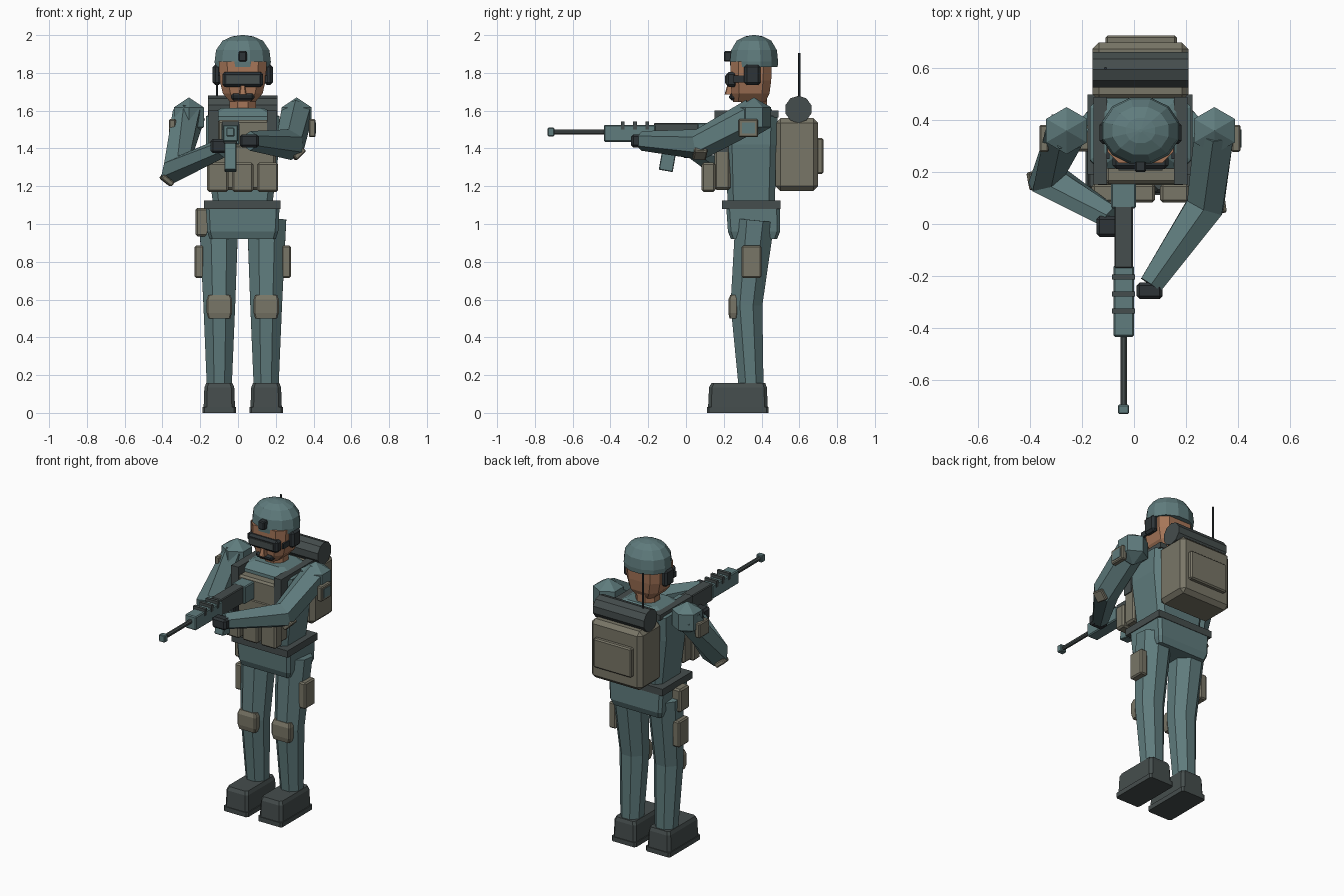
import bpy
import bmesh
from math import cos, sin, pi, radians
from mathutils import Vector, Matrix

cube = bpy.data.objects.get("Cube")
if cube:
    bpy.data.objects.remove(cube, do_unlink=True)


def material(name, rgb):
    m = bpy.data.materials.new(name)
    m.use_nodes = True
    m.diffuse_color = (*rgb, 1)
    bsdf = m.node_tree.nodes["Principled BSDF"]
    bsdf.inputs["Base Color"].default_value = (*rgb, 1)
    bsdf.inputs["Roughness"].default_value = 0.9
    return m


CLOTH = material("teal cloth", (0.115, 0.2, 0.205))
OLIVE = material("olive canvas", (0.19, 0.18, 0.135))
DARK = material("dark grey", (0.06, 0.075, 0.074))
BLACK = material("near black", (0.027, 0.034, 0.038))
SKIN = material("skin", (0.38, 0.18, 0.098))
MID = 0.025   # centre line of the body
SIDES = (("right", -1), ("left", 1))


def finish(name, bm, mat):
    bmesh.ops.recalc_face_normals(bm, faces=bm.faces)
    me = bpy.data.meshes.new(name)
    bm.to_mesh(me)
    bm.free()
    me.materials.append(mat)
    ob = bpy.data.objects.new(name, me)
    bpy.context.scene.collection.objects.link(ob)
    return ob


def box(name, mat, x, y, z, bevel=0.0, rot=None):
    """Box from (min, max) ranges, optionally chamfered and rotated."""
    bm = bmesh.new()
    bmesh.ops.create_cube(bm, size=1)
    bmesh.ops.scale(bm, vec=(x[1] - x[0], y[1] - y[0], z[1] - z[0]), verts=bm.verts)
    if bevel:
        bmesh.ops.bevel(bm, geom=bm.edges[:], offset=bevel, segments=1, affect='EDGES')
    if rot:
        bmesh.ops.rotate(bm, matrix=rot, verts=bm.verts)
    mid = (sum(x) / 2, sum(y) / 2, sum(z) / 2)
    bmesh.ops.translate(bm, vec=mid, verts=bm.verts)
    return finish(name, bm, mat)


def skin_rings(name, mat, rings):
    """Join equal-sized rings of points into a closed surface."""
    bm = bmesh.new()
    loops = [[bm.verts.new(p) for p in ring] for ring in rings]
    n = len(loops[0])
    for a, b in zip(loops, loops[1:]):
        for i in range(n):
            j = (i + 1) % n
            bm.faces.new((a[i], a[j], b[j], b[i]))
    bm.faces.new(loops[0])
    bm.faces.new(loops[-1])
    return finish(name, bm, mat)


def loft(name, mat, cx, sections, c=0.3):
    """Stack of chamfered rectangles: (z, centre y, half x, half y)."""
    rings = []
    for z, cy, hx, hy in sections:
        k = min(hx, hy) * c
        pts = [(hx, k - hy), (hx, hy - k), (hx - k, hy), (k - hx, hy),
               (-hx, hy - k), (-hx, k - hy), (k - hx, -hy), (hx - k, -hy)]
        rings.append([(cx + px, cy + py, z) for px, py in pts])
    return skin_rings(name, mat, rings)


def tube(name, mat, path, radii, n=8, up=(0, 0, 1)):
    """Faceted limb along a path, with mitred joints."""
    pts = [Vector(p) for p in path]
    rings = []
    for i, p in enumerate(pts):
        d = (pts[min(i + 1, len(pts) - 1)] - pts[max(i - 1, 0)]).normalized()
        u = d.cross(Vector(up)).normalized()
        v = u.cross(d)
        rings.append([p + radii[i] * (u * cos(a) + v * sin(a))
                      for a in (2 * pi * (k + 0.5) / n for k in range(n))])
    return skin_rings(name, mat, rings)


# Legs, boots and leg gear
for side, s in SIDES:
    x = MID + s * 0.124
    loft(side + "_sole", DARK, x, [(0, 0.275, 0.088, 0.163), (0.03, 0.275, 0.088, 0.163)], 0.12)
    loft(side + "_boot", DARK, x, [(0.03, 0.275, 0.083, 0.158), (0.135, 0.275, 0.079, 0.153),
                                   (0.157, 0.277, 0.07, 0.143)], 0.2)
    tube(side + "_leg", CLOTH,
         [(x, 0.345, 0.13), (x, 0.32, 0.57), (x + s * 0.003, 0.365, 1.02)],
         (0.071, 0.091, 0.112), up=(0, 1, 0))
    loft(side + "_knee_pad", OLIVE, x, [(0.5, 0.25, 0.058, 0.02), (0.53, 0.25, 0.067, 0.026),
                                        (0.6, 0.25, 0.067, 0.026), (0.625, 0.255, 0.058, 0.02)])
    px = MID + s * 0.23
    box(side + "_thigh_pouch", OLIVE, (px - 0.026, px + 0.026), (0.295, 0.4), (0.715, 0.885), 0.008)
box("hip_pouch", OLIVE, (-0.225, -0.155), (0.28, 0.38), (0.935, 1.085), 0.01)

# Trunk
loft("pelvis", CLOTH, MID, [(0.92, 0.36, 0.175, 0.122), (0.96, 0.36, 0.188, 0.138),
                            (1.09, 0.355, 0.195, 0.142)], 0.12)
box("belt", DARK, (-0.18, 0.225), (0.19, 0.5), (1.08, 1.125))
loft("torso", CLOTH, MID, [(1.11, 0.345, 0.158, 0.125), (1.42, 0.345, 0.195, 0.135),
                           (1.57, 0.35, 0.195, 0.135), (1.615, 0.355, 0.11, 0.09)], 0.25)

# Vest with pouches and straps
box("vest_front", OLIVE, (-0.15, 0.2), (0.15, 0.235), (1.18, 1.42), 0.012)
box("vest_chest", OLIVE, (-0.11, 0.195), (0.155, 0.235), (1.4, 1.55), 0.012)
for i in range(3):
    px = MID + (i - 1) * 0.132
    box("vest_pouch", OLIVE, (px - 0.056, px + 0.056), (0.083, 0.155), (1.17, 1.325), 0.01)
for side, s in SIDES:
    px = MID + s * 0.155
    box(side + "_strap", DARK, (px - 0.026, px + 0.026), (0.152, 0.22), (1.38, 1.6))
    box(side + "_strap_top", DARK, (px - 0.026, px + 0.026), (0.2, 0.49), (1.565, 1.6))

# Backpack, bedroll and antenna
box("backpack", OLIVE, (-0.16, 0.21), (0.475, 0.7), (1.175, 1.56), 0.025)
box("backpack_pocket", OLIVE, (-0.11, 0.165), (0.69, 0.727), (1.265, 1.455), 0.008)
tube("bedroll", DARK, [(-0.16, 0.595, 1.607), (0.21, 0.595, 1.607)], (0.072, 0.072), 10)
tube("antenna", BLACK, [(-0.11, 0.6, 1.6), (-0.11, 0.6, 1.905)], (0.006, 0.006), 6, (0, 1, 0))

# Head and face
tube("neck", SKIN, [(MID, 0.36, 1.56), (MID, 0.36, 1.7)], (0.075, 0.075), 8, (0, 1, 0))
loft("head", SKIN, MID, [(1.645, 0.335, 0.065, 0.085), (1.69, 0.342, 0.105, 0.1),
                         (1.76, 0.343, 0.122, 0.108), (1.86, 0.345, 0.127, 0.11)], 0.4)
loft("nose", SKIN, MID, [(1.685, 0.228, 0.02, 0.024), (1.74, 0.235, 0.01, 0.015)])
box("moustache", BLACK, (MID - 0.062, MID + 0.062), (0.228, 0.28), (1.655, 1.69), 0.012)
box("goggles", BLACK, (MID - 0.108, MID + 0.108), (0.212, 0.27), (1.725, 1.805), 0.014)
box("goggle_lens", DARK, (MID - 0.085, MID + 0.085), (0.206, 0.215), (1.745, 1.785))
for side, s in SIDES:
    ex = MID + s * 0.137
    box(side + "_ear_cup", BLACK, (ex - 0.022, ex + 0.022), (0.308, 0.395), (1.735, 1.845), 0.014)
    gx = MID + s * 0.125
    box(side + "_goggle_strap", BLACK, (gx - 0.006, gx + 0.006), (0.25, 0.32), (1.75, 1.785))

# Helmet
rings = []
for z, k in ((1.83, 0.98), (1.86, 1.0), (1.92, 0.95), (1.97, 0.72), (1.993, 0.38), (2.0, 0.05)):
    rings.append([(MID + 0.154 * k * cos(a), 0.36 + 0.132 * k * sin(a), z)
                  for a in (2 * pi * (i + 0.5) / 12 for i in range(12))])
skin_rings("helmet", CLOTH, rings)
box("helmet_mount", BLACK, (MID - 0.022, MID + 0.022), (0.2, 0.245), (1.86, 1.915), 0.006)

# Arms: shoulder, elbow, wrist
ARMS = {
    "right": ((-0.26, 0.36, 1.58), (-0.335, 0.175, 1.285), (-0.09, 0.025, 1.4)),
    "left": ((0.31, 0.36, 1.58), (0.275, 0.07, 1.42), (0.065, -0.235, 1.44)),
}
for side, s in SIDES:
    shoulder, elbow, wrist = ARMS[side]
    tube(side + "_arm", CLOTH, ARMS[side], (0.088, 0.083, 0.052), 6)
    bm = bmesh.new()
    bmesh.ops.create_uvsphere(bm, u_segments=6, v_segments=3, radius=0.105)
    bmesh.ops.translate(bm, vec=(shoulder[0], shoulder[1], 1.565), verts=bm.verts)
    finish(side + "_shoulder", bm, CLOTH)
    # Shoulder patch with a framed centre
    px, py = shoulder[0] + s * 0.085, shoulder[1] - 0.03
    box(side + "_patch", OLIVE, (px - 0.02, px + 0.016), (py - 0.052, py + 0.052), (1.46, 1.555), 0.006)
    qx = px + s * 0.016
    box(side + "_patch_centre", CLOTH, (qx - 0.003, qx + 0.003), (py - 0.034, py + 0.034), (1.478, 1.538))
    # Elbow pad on the outside of the bend
    e = Vector(elbow)
    out = (2 * e - Vector(shoulder) - Vector(wrist)).normalized()
    c = e + out * 0.068
    box(side + "_elbow_pad", OLIVE, (c.x - 0.035, c.x + 0.035), (c.y - 0.035, c.y + 0.035),
        (c.z - 0.015, c.z + 0.015), 0.006, Vector((0, 0, 1)).rotation_difference(out).to_matrix())
box("right_glove", BLACK, (-0.145, -0.06), (-0.05, 0.03), (1.375, 1.45), 0.012)
box("left_glove", BLACK, (0.01, 0.11), (-0.29, -0.225), (1.405, 1.475), 0.012)

# Rifle
GX = -0.04
tube("barrel", DARK, [(GX, -0.71, 1.487), (GX, -0.42, 1.487)], (0.014, 0.014), 8)
box("muzzle", CLOTH, (GX - 0.021, GX + 0.021), (-0.732, -0.697), (1.464, 1.51), 0.004)
box("handguard", CLOTH, (GX - 0.04, GX + 0.04), (-0.435, -0.16), (1.435, 1.525), 0.006)
for i in range(3):
    y = -0.335 + i * 0.065
    box("handguard_band", DARK, (GX - 0.044, GX + 0.044), (y - 0.01, y + 0.01), (1.5, 1.543))
box("receiver", DARK, (GX - 0.036, GX + 0.036), (-0.17, 0.07), (1.425, 1.535), 0.005)
box("stock", CLOTH, (GX - 0.048, GX + 0.048), (0.06, 0.175), (1.42, 1.535), 0.006)
box("magazine", CLOTH, (GX - 0.032, GX + 0.032), (-0.13, -0.055), (1.28, 1.45), 0.004,
    Matrix.Rotation(radians(-10), 3, 'X'))
box("pistol_grip", BLACK, (GX - 0.025, GX + 0.025), (-0.015, 0.04), (1.35, 1.44), 0.006)
